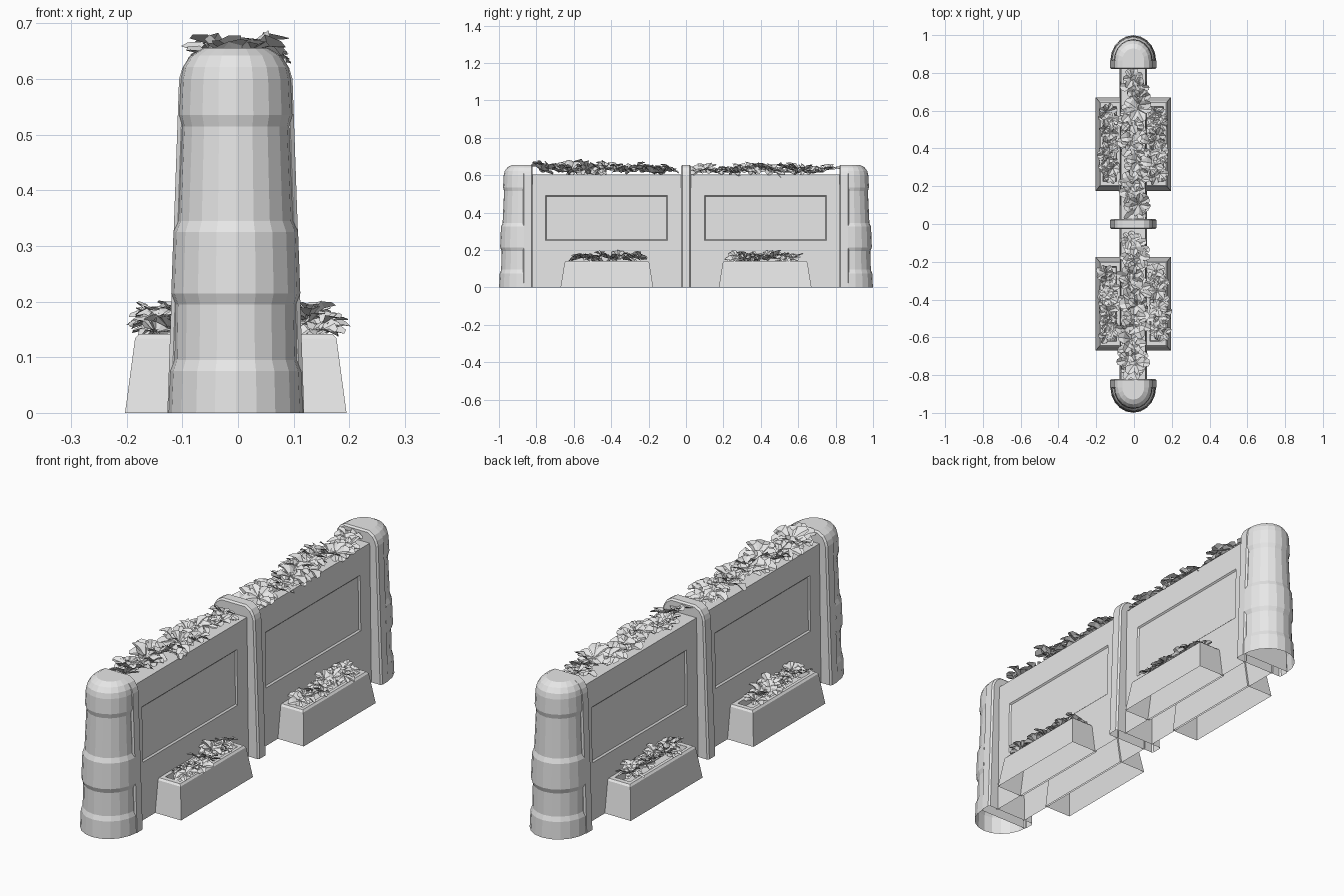
import bpy, bmesh, math, random
from mathutils import Vector, Matrix

if "Cube" in bpy.data.objects:
    bpy.data.objects.remove(bpy.data.objects["Cube"])

random.seed(7)
OFF = -0.004                      # slight sideways shift of the masonry

stone = bpy.data.materials.new("pale grey")
stone.diffuse_color = (0.8, 0.8, 0.8, 1)
stone.use_nodes = True
stone.node_tree.nodes["Principled BSDF"].inputs["Base Color"].default_value = stone.diffuse_color


def finish(name, bm, bevel=0, recalc=True, shift=OFF):
    """Turn a bmesh into a named object."""
    if recalc:
        bmesh.ops.recalc_face_normals(bm, faces=bm.faces)
    me = bpy.data.meshes.new(name)
    bm.to_mesh(me)
    bm.free()
    me.materials.append(stone)
    ob = bpy.data.objects.new(name, me)
    ob.location.x = shift
    bpy.context.collection.objects.link(ob)
    if bevel:
        m = ob.modifiers.new("soft edges", 'BEVEL')
        m.width = bevel
        m.segments = 1
        m.limit_method = 'ANGLE'
        m.angle_limit = math.radians(50)
    return ob


def loft(bm, rings, closed=True):
    """Bridge successive rings of points with quads; returns vertex rings."""
    rows = [[bm.verts.new(p) for p in r] for r in rings]
    n = len(rows[0])
    for a, b in zip(rows, rows[1:]):
        for i in range(n if closed else n - 1):
            j = (i + 1) % n
            bm.faces.new((a[i], a[j], b[j], b[i]))
    return rows


# Arched outline shared by the posts (half width, height)
HALF = [(0.123, 0), (0.102, 0.6), (0.096, 0.62), (0.083, 0.641), (0.058, 0.656)]


def post(name, y0, y1):
    bm = bmesh.new()
    pts = HALF + [(-x, z) for x, z in reversed(HALF)]
    rows = loft(bm, [[(x, y, z) for x, z in pts] for y in (y0, y1)], closed=False)
    for r in rows:
        bm.faces.new(r)
    finish(name, bm, bevel=0.007)


post("middle_post", -0.027, 0.027)

# Rounded, banded end drums (height, radius)
BANDS = [(0, 0.121), (0.075, 0.118), (0.095, 0.111), (0.195, 0.109),
         (0.215, 0.116), (0.325, 0.112), (0.345, 0.104), (0.515, 0.097),
         (0.535, 0.102), (0.6, 0.099), (0.622, 0.094), (0.642, 0.081), (0.656, 0.058)]
SIDES = 10
for s, side in ((-1, "front"), (1, "back")):
    post(side + "_end_post", s * 0.82, s * 0.872)
    bm = bmesh.new()
    rings = []
    for z, r in BANDS:
        ring = []
        for i in range(SIDES + 1):
            a = math.pi * i / SIDES
            ring.append((r * math.cos(a), s * (0.865 + 1.11 * r * math.sin(a)), z))
        rings.append(ring)
    rows = loft(bm, rings, closed=False)
    bm.faces.new(rows[-1])
    finish(side + "_end_drum", bm)


# Wall halves with a shallow sunken panel on both sides
def wall_x(z):
    return 0.074 - 0.008 * z / 0.6


def rect(sx, y0, y1, z0, z1, depth=0):
    return [(sx * (wall_x(z) - depth), y, z)
            for y, z in ((y0, z0), (y1, z0), (y1, z1), (y0, z1))]


for s, side in ((-1, "front"), (1, "back")):
    bm = bmesh.new()
    for sx in (-1, 1):
        rows = loft(bm, [rect(sx, s * 0.02, s * 0.83, 0, 0.605),
                         rect(sx, s * 0.098, s * 0.752, 0.25, 0.492),
                         rect(sx, s * 0.104, s * 0.746, 0.256, 0.486, 0.006)])
        bm.faces.new(rows[-1])
    t = wall_x(0.605)
    bm.faces.new([bm.verts.new(p) for p in (
        (-t, s * 0.02, 0.605), (t, s * 0.02, 0.605),
        (t, s * 0.83, 0.605), (-t, s * 0.83, 0.605))])
    bmesh.ops.remove_doubles(bm, verts=bm.verts, dist=1e-4)
    finish(side + "_wall", bm)


# Planter boxes: tapered shell, open below, with a sunken soil tray
def box_ring(sx, sy, x0, x1, y0, y1, z):
    return [(sx * x, sy * y, z) for x, y in ((x0, y0), (x1, y0), (x1, y1), (x0, y1))]


for sy, side in ((-1, "front"), (1, "back")):
    for sx, hand in ((-1, "left"), (1, "right")):
        bm = bmesh.new()
        rows = loft(bm, [box_ring(sx, sy, *r) for r in (
            (0.066, 0.199, 0.175, 0.671, 0),
            (0.066, 0.181, 0.197, 0.649, 0.134),
            (0.066, 0.174, 0.204, 0.642, 0.142),
            (0.088, 0.160, 0.225, 0.621, 0.142),
            (0.092, 0.156, 0.230, 0.616, 0.112))])
        bm.faces.new(rows[-1])
        finish(f"{side}_{hand}_planter", bm)


# Foliage: rosettes of folded, drooping leaves
def rosette(bm, centre, size, tilt):
    n = random.choice((6, 7))
    spin = random.uniform(0, math.tau)
    lean = Matrix.Rotation(random.uniform(-tilt, tilt), 3, 'X') @ \
        Matrix.Rotation(random.uniform(-tilt, tilt), 3, 'Y')
    for i in range(n):
        rise = random.uniform(0.05, 0.45)
        droop = random.uniform(-0.35, 0.15)
        L = size * random.uniform(0.8, 1.1)
        w = L * random.uniform(0.3, 0.4)
        k = 0.15 * L                               # fold depth along the midrib
        h1, h2 = 0.6 * L * rise, 0.6 * L * rise + 0.4 * L * droop
        local = [(0.03 * L, 0, 0), (0.6 * L, -w, h1 + k), (0.6 * L, 0, h1),
                 (0.6 * L, w, h1 + k), (0.93 * L, -0.6 * w, h2 + k * 0.5),
                 (L, 0, h2), (0.93 * L, 0.6 * w, h2 + k * 0.5)]
        turn = lean @ Matrix.Rotation(
            spin + math.tau * i / n + random.uniform(-0.15, 0.15), 3, 'Z')
        v = [bm.verts.new(Vector(centre) + turn @ Vector(p)) for p in local]
        for f in ((0, 1, 2), (0, 2, 3), (1, 4, 5, 2), (2, 5, 6, 3)):
            bm.faces.new([v[j] for j in f])


for s, side in ((-1, "front"), (1, "back")):
    # Hedge strip along the wall top
    bm = bmesh.new()
    count = 26
    for i in range(count):
        y = 0.085 + 0.68 * i / (count - 1) + random.uniform(-0.012, 0.012)
        rosette(bm, (random.uniform(-0.032, 0.032), s * y,
                     random.uniform(0.612, 0.638)),
                random.uniform(0.055, 0.082), 0.4)
    finish(side + "_hedge", bm, recalc=False, shift=0)
    # Small plants in the planters
    for sx, hand in ((-1, "left"), (1, "right")):
        bm = bmesh.new()
        for i in range(20):
            y = 0.255 + 0.34 * i / 19 + random.uniform(-0.012, 0.012)
            rosette(bm, (sx * random.uniform(0.108, 0.152), s * y,
                         random.uniform(0.142, 0.172)),
                    random.uniform(0.038, 0.056), 0.5)
        finish(f"{side}_{hand}_plants", bm, recalc=False, shift=0)
